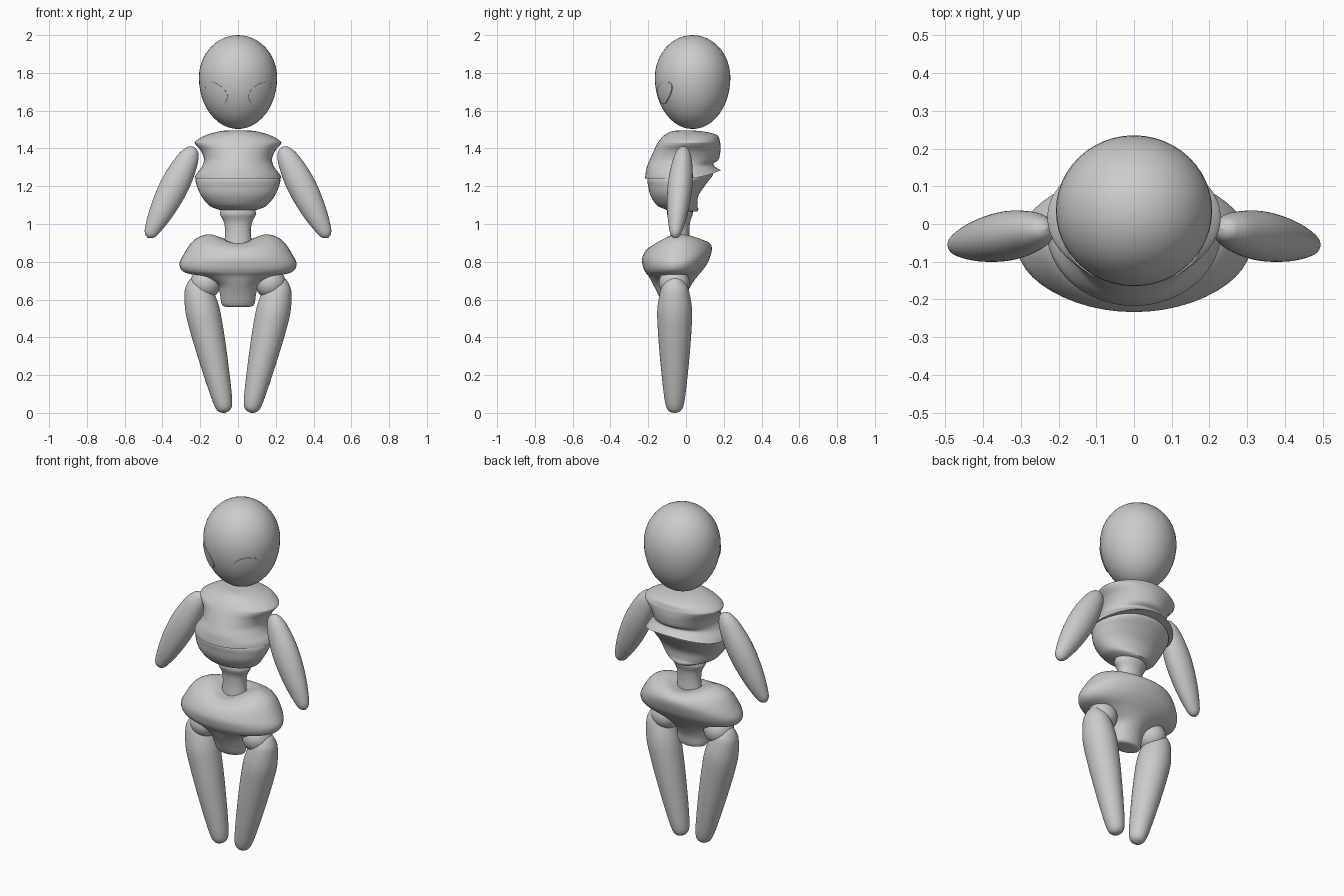
import bpy, math
from mathutils import Vector

if "Cube" in bpy.data.objects:
    bpy.data.objects.remove(bpy.data.objects["Cube"])

SEG = 48


def spline(rows, steps=6):
    """Smoothly interpolate rows of numbers (Catmull-Rom)."""
    out = []
    n = len(rows)
    for i in range(n - 1):
        p0, p1 = rows[max(i - 1, 0)], rows[i]
        p2, p3 = rows[i + 1], rows[min(i + 2, n - 1)]
        for s in range(steps):
            t = s / steps
            out.append([0.5 * (2 * b + (c - a) * t + (2 * a - 5 * b + 4 * c - d) * t * t
                               + (3 * b - a - 3 * c + d) * t ** 3)
                        for a, b, c, d in zip(p0, p1, p2, p3)])
    out.append(list(rows[-1]))
    return out


def make(name, verts, faces):
    me = bpy.data.meshes.new(name)
    me.from_pydata(verts, [], faces)
    ob = bpy.data.objects.new(name, me)
    bpy.context.collection.objects.link(ob)
    bpy.ops.object.select_all(action='DESELECT')
    ob.select_set(True)
    bpy.context.view_layer.objects.active = ob
    bpy.ops.object.mode_set(mode='EDIT')
    bpy.ops.mesh.select_all(action='SELECT')
    bpy.ops.mesh.normals_make_consistent(inside=False)
    bpy.ops.object.mode_set(mode='OBJECT')
    bpy.ops.object.shade_smooth_by_angle(angle=math.radians(50))
    return ob


def skin(name, rings):
    """Join equal rings of points into a closed skin."""
    n = len(rings[0])
    verts = [p for r in rings for p in r]
    faces = [(i * n + j, i * n + (j + 1) % n, (i + 1) * n + (j + 1) % n, (i + 1) * n + j)
             for i in range(len(rings) - 1) for j in range(n)]
    faces += [tuple(range(n)), tuple(range(len(verts) - n, len(verts)))]
    return make(name, verts, faces)


def loft(name, rows):
    """Rows: z, half width, front y, back y, lift at sides, lift at back."""
    rings = []
    for z, rx, yf, yb, side, back in spline(rows):
        ring = []
        for j in range(SEG):
            a = 2 * math.pi * j / SEG
            c, s = math.cos(a), math.sin(a)
            ring.append((max(rx, .001) * c, (yf + yb) / 2 + (yb - yf) / 2 * s,
                         z + side * c * c + back * max(0, s) ** 2))
        rings.append(ring)
    return skin(name, rings)


def limb(name, a, b, profile, flat):
    """Rounded limb from a to b; profile rows: position along, radius."""
    a, b = Vector(a), Vector(b)
    d = (b - a).normalized()
    u = d.cross(Vector((0, 1, 0))).normalized()
    v = d.cross(u)
    rings = []
    for t, r in spline(profile):
        r = max(r, .001)
        rings.append([a.lerp(b, t) + u * r * math.cos(k) + v * r * flat * math.sin(k)
                      for k in (2 * math.pi * j / SEG for j in range(SEG))])
    return skin(name, rings)


# Egg-shaped head
HZ, HX, HY, HC = 1.775, .207, .2, .035
head = []
for i in range(25):
    k = math.pi * i / 24
    z = HZ + math.cos(k) * (.225 if k < math.pi / 2 else .272)
    r = max(math.sin(k), .003)
    head.append([(HX * r * math.cos(2 * math.pi * j / SEG),
                  HC + HY * r * math.sin(2 * math.pi * j / SEG), z) for j in range(SEG)])
skin("head", head)

# Almond eyes laid on the head surface
outline = [(.053, 1.677), (.074, 1.714), (.117, 1.745), (.164, 1.75),
           (.17, 1.72), (.148, 1.677), (.106, 1.64), (.069, 1.643), (.053, 1.677)]
edge = spline(outline, 4)[:-1]
cx, cz = .11, 1.695
for side, label in ((1, "right"), (-1, "left")):
    front, behind = [], []
    for k in (.02, .25, .5, .75, 1):
        ring = []
        for x, z in edge:
            x, z = cx + (x - cx) * k, cz + (z - cz) * k
            q = 1 - (x / HX) ** 2 - ((z - HZ) / .272 if z < HZ else 0) ** 2
            ring.append((side * x * 1.01, HC - HY * math.sqrt(max(q, 0)) - .004, z))
        front.append(ring)
    behind = [(x * .95, y + .015, z) for x, y, z in front[-1]]
    skin("eye_" + label, front + [behind])

# Upper chest with flared shoulders and a hem raised at the back
loft("upper_chest", [
    (1.496, .005, .02, .03, 0, 0), (1.492, .09, -.07, .11, 0, -.005),
    (1.470, .17, -.115, .165, 0, 0), (1.443, .225, -.14, .178, -.005, 0),
    (1.420, .224, -.155, .182, 0, 0), (1.385, .195, -.172, .182, 0, 0),
    (1.340, .18, -.192, .172, 0, 0), (1.300, .193, -.208, .145, 0, .02),
    (1.265, .220, -.214, .158, 0, .035), (1.240, .232, -.217, .185, 0, .045)])

# Bowl-shaped midriff
loft("midriff", [
    (1.27, .18, -.17, .10, 0, .03), (1.24, .222, -.203, .145, 0, .03),
    (1.20, .217, -.2, .105, 0, .01), (1.15, .195, -.188, .066, 0, 0),
    (1.10, .155, -.155, .06, 0, 0), (1.08, .115, -.115, .065, 0, 0),
    (1.067, .07, -.085, .062, 0, 0)])

# Narrow waist
loft("waist", [
    (1.075, .09, -.1, .035, 0, 0), (1.05, .095, -.1, .035, 0, 0),
    (1.01, .075, -.085, .022, 0, 0), (.96, .068, -.082, .018, 0, 0),
    (.91, .072, -.085, .02, 0, 0), (.87, .08, -.09, .02, 0, 0)])

# Wide pelvis with raised hips
loft("pelvis", [
    (.893, .03, -.07, -.01, 0, 0), (.898, .09, -.11, .03, .03, .01),
    (.895, .16, -.155, .085, .05, .02), (.868, .235, -.205, .125, .045, .03),
    (.820, .29, -.232, .137, .015, .045), (.775, .310, -.228, .12, .01, .03),
    (.745, .285, -.215, .095, 0, .02), (.722, .2, -.197, .06, 0, 0),
    (.680, .115, -.175, .03, 0, 0), (.630, .096, -.148, .005, 0, 0),
    (.580, .088, -.125, -.005, 0, 0), (.563, .07, -.11, -.015, 0, 0),
    (.560, .02, -.08, -.04, 0, 0)])

# Arms, hip joints and legs
ARM = [(0, 0), (.015, .022), (.05, .039), (.14, .058), (.32, .073), (.5, .075),
       (.72, .063), (.9, .042), (.97, .026), (1, 0)]
LEG = [(0, 0), (.012, .028), (.04, .05), (.1, .073), (.24, .09), (.4, .087),
       (.6, .076), (.82, .06), (.94, .047), (.985, .03), (1, 0)]
for side, label in ((1, "right"), (-1, "left")):
    limb("arm_" + label, (side * .232, -.012, 1.408), (side * .477, -.058, .925), ARM, .86)
    limb("leg_" + label, (side * .228, -.06, .722), (side * .067, -.06, 0), LEG, 1.02)
    bpy.ops.mesh.primitive_uv_sphere_add(segments=32, ring_count=16, radius=.082,
                                         location=(side * .17, -.062, .688))
    bpy.context.object.name = "hip_joint_" + label
    bpy.ops.object.shade_smooth_by_angle()
